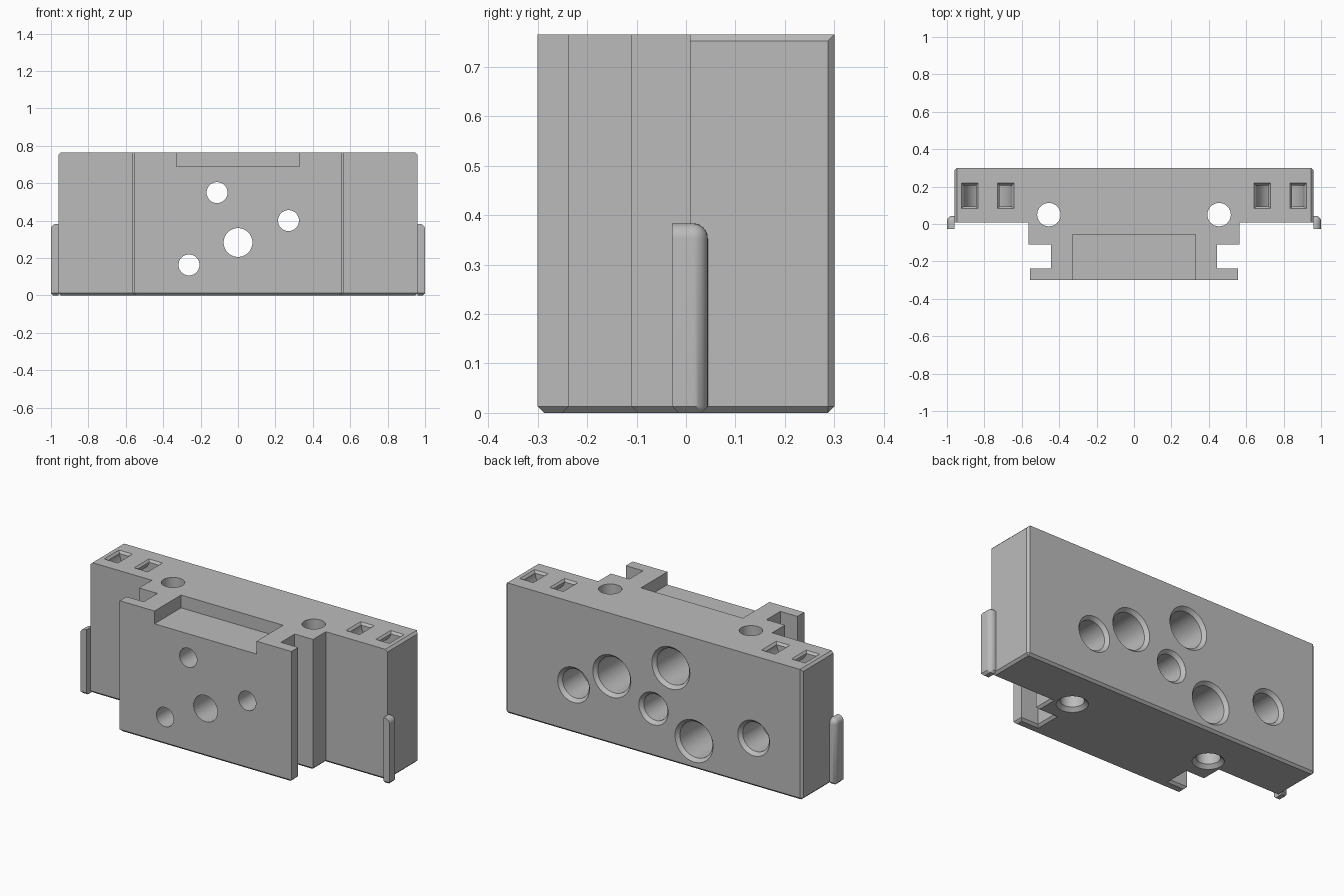
import bpy, bmesh, math
from mathutils import Matrix, Vector

if "Cube" in bpy.data.objects:
    bpy.data.objects.remove(bpy.data.objects["Cube"])

HEIGHT, BACK, FRONT, SIDE, CHAMFER = 0.765, 0.3, -0.3, 0.96, 0.013

grey = bpy.data.materials.new("plain grey")
grey.use_nodes = True
grey.diffuse_color = (0.5, 0.5, 0.5, 1)
grey.node_tree.nodes["Principled BSDF"].inputs["Base Color"].default_value = (0.5, 0.5, 0.5, 1)


def make_object(name, bm):
    bmesh.ops.recalc_face_normals(bm, faces=bm.faces)
    mesh = bpy.data.meshes.new(name)
    bm.to_mesh(mesh)
    bm.free()
    mesh.materials.append(grey)
    obj = bpy.data.objects.new(name, mesh)
    bpy.context.collection.objects.link(obj)
    return obj


def prism(points, offset):
    """Closed prism from a 3D outline swept along an offset."""
    bm = bmesh.new()
    face = bm.faces.new([bm.verts.new(p) for p in points])
    swept = bmesh.ops.extrude_face_region(bm, geom=[face], use_keep_orig=True)
    verts = [g for g in swept["geom"] if isinstance(g, bmesh.types.BMVert)]
    bmesh.ops.translate(bm, verts=verts, vec=offset)
    return bm


def box(lo, hi):
    outline = [(lo[0], lo[1], lo[2]), (hi[0], lo[1], lo[2]),
               (hi[0], hi[1], lo[2]), (lo[0], hi[1], lo[2])]
    return prism(outline, (0, 0, hi[2] - lo[2]))


def bevel_where(bm, test, size, segments=1):
    edges = [e for e in bm.edges if test(e.verts[0].co, e.verts[1].co)]
    bmesh.ops.bevel(bm, geom=edges, offset=size, segments=segments,
                    profile=0.5, affect='EDGES', clamp_overlap=False)


def both(a, b, axis, value):
    return abs(a[axis] - value) < 1e-4 and abs(b[axis] - value) < 1e-4


def cut(target, bm):
    """Subtract a temporary solid from the target."""
    cutter = make_object("cutter", bm)
    cutter.hide_render = True
    mod = target.modifiers.new("cut", 'BOOLEAN')
    mod.operation, mod.solver, mod.object = 'DIFFERENCE', 'EXACT', cutter
    bpy.context.view_layer.update()
    result = bpy.data.meshes.new_from_object(
        target.evaluated_get(bpy.context.evaluated_depsgraph_get()))
    target.modifiers.clear()
    target.data = result
    bpy.data.objects.remove(cutter)


def lathe(profile, matrix, sides=48):
    """Turned solid along local z from (radius, z) pairs."""
    bm = bmesh.new()
    rings = []
    for r, z in profile:
        rings.append([bm.verts.new((r * math.cos(math.tau * i / sides),
                                    r * math.sin(math.tau * i / sides), z))
                      for i in range(sides)])
    for a, b in zip(rings, rings[1:]):
        for i in range(sides):
            j = (i + 1) % sides
            bm.faces.new((a[i], a[j], b[j], b[i]))
    bm.faces.new(rings[0])
    bm.faces.new(rings[-1])
    bm.transform(matrix)
    return bm


# Block with a stepped neck and front flange
half = [(SIDE, BACK), (SIDE, 0.008), (0.563, 0.008), (0.563, -0.11),
        (0.444, -0.11), (0.444, -0.237), (0.555, -0.237), (0.555, FRONT)]
outline = half + [(-x, y) for x, y in reversed(half)]
bm = prism([(x, y, 0) for x, y in outline], (0, 0, HEIGHT))


def block_edge(a, b):
    on_side = both(a, b, 0, SIDE) or both(a, b, 0, -SIDE)
    return (both(a, b, 2, 0) or (on_side and both(a, b, 2, HEIGHT))
            or (on_side and both(a, b, 1, BACK)))


bevel_where(bm, block_edge, CHAMFER)
block = make_object("manifold_block", bm)

# Open notch in the upper front
cut(block, box((-0.33, -0.4, 0.69), (0.33, -0.055, 0.9)))

# Bores entered from the back: x, z, bore radius, small through radius
to_back = Matrix.Rotation(-math.pi / 2, 4, 'X')
ports = [(-0.112, 0.55, 0.105, 0.056), (0.27, 0.4, 0.105, 0.056),
         (-0.262, 0.163, 0.105, 0.056), (0, 0.283, 0.077, 0.077),
         (0.517, 0.283, 0.085, 0), (-0.648, 0.283, 0.085, 0)]
for x, z, bore, through in ports:
    mouth = [(bore, BACK - 0.02), (bore + 0.018, BACK), (bore + 0.018, BACK + 0.1)]
    if through == bore:
        profile = [(bore, -0.4)] + mouth
    elif through:
        profile = [(through, -0.4), (through, -0.1), (bore, -0.1)] + mouth
    else:
        profile = [(bore, 0.1)] + mouth
    cut(block, lathe(profile, Matrix.Translation((x, 0, z)) @ to_back))

for s in (-1, 1):
    # Vertical mounting hole with countersunk underside
    cut(block, lathe([(0.083, -0.1), (0.083, 0), (0.0625, 0.02), (0.0625, 0.9)],
                     Matrix.Translation((s * 0.455, 0.05, 0))))

    # Curved tie channel joining two rectangular mouths
    cx, y0, y1 = s * 0.782, 0.093, 0.207
    arc = [math.pi * i / 20 for i in range(21)]
    ring = [(cx - 0.13, 0.85)]
    ring += [(cx - 0.13 * math.cos(t), HEIGHT - 0.13 * math.sin(t)) for t in arc]
    ring += [(cx + 0.13, 0.85), (cx + 0.064, 0.85)]
    ring += [(cx + 0.064 * math.cos(t), HEIGHT - 0.064 * math.sin(t)) for t in arc]
    ring += [(cx - 0.064, 0.85)]
    cut(block, prism([(x, y0, z) for x, z in ring], (0, y1 - y0, 0)))

    # Flared pocket mouths
    for px in (cx - 0.097, cx + 0.097):
        bm = box((px - 0.033, y0, HEIGHT - 0.013), (px + 0.033, y1, HEIGHT + 0.013))
        mid = Vector((px, (y0 + y1) / 2, 0))
        for v in bm.verts:
            if v.co.z > HEIGHT:
                v.co.x += math.copysign(0.022, v.co.x - mid.x)
                v.co.y += math.copysign(0.022, v.co.y - mid.y)
        cut(block, bm)

# Rounded tabs on both ends
tabs = []
for s, side_name in ((1, "left"), (-1, "right")):
    bm = box((SIDE, -0.028, 0), (1, 0.044, 0.383))
    bevel_where(bm, lambda a, b: both(a, b, 2, 0) and not both(a, b, 0, SIDE), CHAMFER)
    bevel_where(bm, lambda a, b: (both(a, b, 0, 1) and both(a, b, 1, 0.044))
                or (both(a, b, 0, 1) and both(a, b, 2, 0.383))
                or (both(a, b, 1, 0.044) and both(a, b, 2, 0.383)), 0.03, 8)
    bm.transform(Matrix.Diagonal((s, 1, 1, 1)))
    tabs.append(make_object(side_name + "_end_tab", bm))

# Smooth the curved walls and keep the edges sharp
bpy.ops.object.select_all(action='DESELECT')
for obj in [block] + tabs:
    obj.select_set(True)
bpy.context.view_layer.objects.active = block
bpy.ops.object.shade_smooth_by_angle(angle=math.radians(30))
